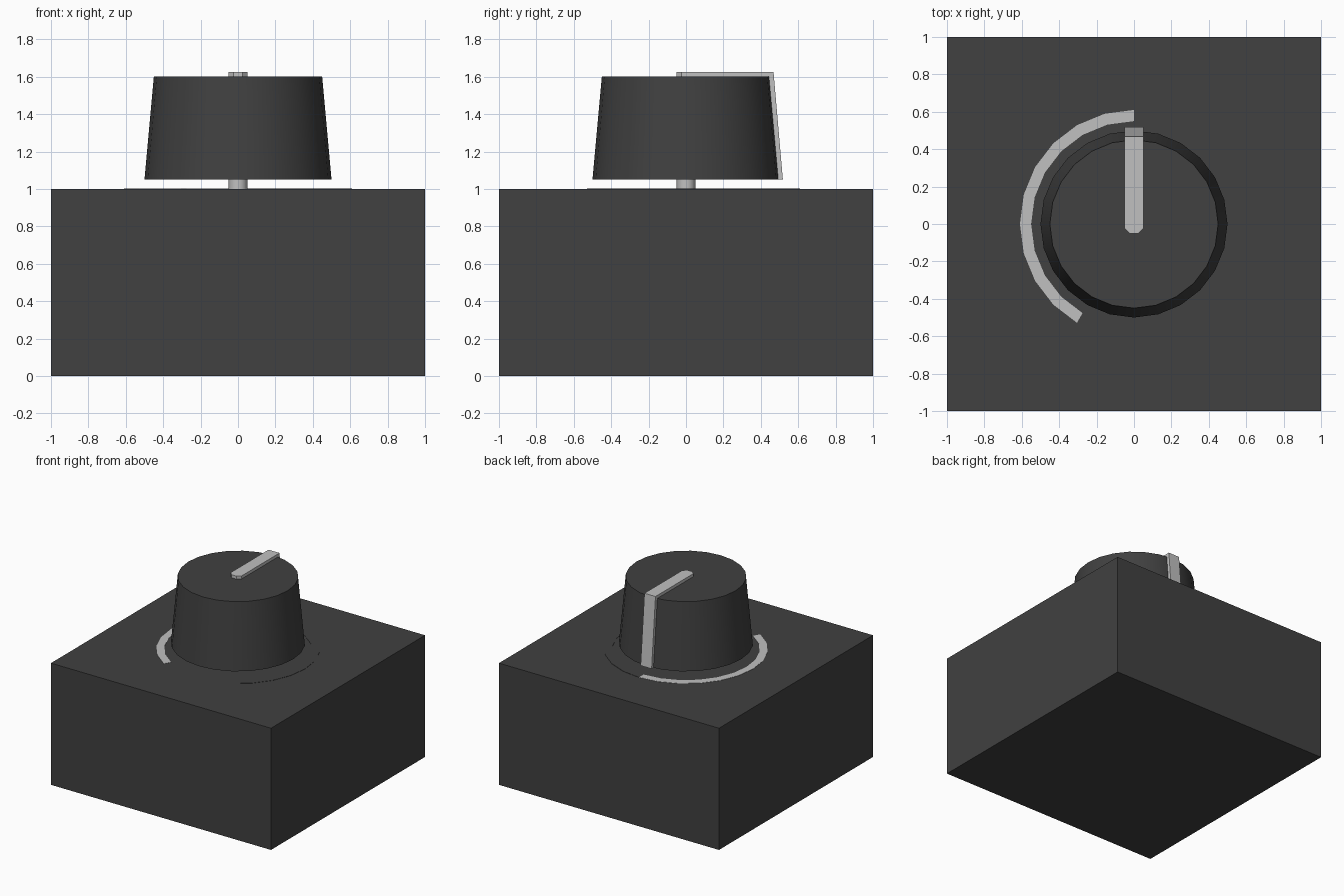
import bpy, bmesh, math

if "Cube" in bpy.data.objects:
    bpy.data.objects.remove(bpy.data.objects["Cube"], do_unlink=True)


def material(name, value):
    m = bpy.data.materials.new(name)
    m.use_nodes = True
    color = (value, value, value, 1)
    m.diffuse_color = color
    m.node_tree.nodes["Principled BSDF"].inputs["Base Color"].default_value = color
    return m


dark = material("dark grey", 0.052)
light = material("light grey", 0.53)


def finish(name, bm, mat, smooth=False):
    bmesh.ops.recalc_face_normals(bm, faces=bm.faces)
    mesh = bpy.data.meshes.new(name)
    bm.to_mesh(mesh)
    bm.free()
    mesh.materials.append(mat)
    ob = bpy.data.objects.new(name, mesh)
    bpy.context.collection.objects.link(ob)
    if smooth:
        bpy.ops.object.select_all(action='DESELECT')
        ob.select_set(True)
        bpy.context.view_layer.objects.active = ob
        bpy.ops.object.shade_smooth_by_angle(angle=math.radians(30))
    return ob


def cone(name, r_bottom, r_top, z0, z1, sides, mat):
    bm = bmesh.new()
    bmesh.ops.create_cone(bm, cap_ends=True, segments=sides, radius1=r_bottom,
                          radius2=r_top, depth=z1 - z0)
    bmesh.ops.translate(bm, verts=bm.verts, vec=(0, 0, (z0 + z1) / 2))
    return finish(name, bm, mat, smooth=True)


def extrude(bm, points, vec):
    face = bm.faces.new([bm.verts.new(p) for p in points])
    new = bmesh.ops.extrude_face_region(bm, geom=[face])["geom"]
    bmesh.ops.translate(bm, vec=vec,
                        verts=[v for v in new if isinstance(v, bmesh.types.BMVert)])
    bm.faces.new([v for v in face.verts]) if not face.is_valid else None


# Square base block
bm = bmesh.new()
bmesh.ops.create_cube(bm, size=1)
bmesh.ops.scale(bm, verts=bm.verts, vec=(2, 2, 1))
bmesh.ops.translate(bm, verts=bm.verts, vec=(0, 0, 0.5))
finish("base_block", bm, dark)

# Shaft and tapered knob
cone("shaft", 0.05, 0.05, 0.95, 1.10, 16, light)
cone("knob", 0.5, 0.45, 1.05, 1.60, 24, dark)

# Pointer running over the top and down the back, with a chamfered tip
bm = bmesh.new()
profile = [(-0.05, 1.625), (0.468, 1.625), (0.518, 1.05),
           (0.47, 1.05), (0.42, 1.58), (-0.05, 1.58)]
extrude(bm, [(-0.05, y, z) for y, z in profile], (0.1, 0, 0))
tip = [e for e in bm.edges if all(abs(v.co.y + 0.05) < 1e-4 for v in e.verts)
       and abs(e.verts[0].co.x - e.verts[1].co.x) < 1e-4]
bmesh.ops.bevel(bm, geom=tip, offset=0.027, segments=1, affect='EDGES')
finish("pointer", bm, light)

# Scale arcs: thin plates on the block, 150 degrees on each side of the back
for name, side, mat in (("lit_scale_arc", -1, light), ("unlit_scale_arc", 1, dark)):
    angles = [math.radians(15 * i) for i in range(11)]
    ring = [(0.55, a) for a in angles] + [(0.61, a) for a in reversed(angles)]
    bm = bmesh.new()
    extrude(bm, [(side * r * math.sin(a), r * math.cos(a), 1.0) for r, a in ring],
            (0, 0, 0.002))
    finish(name, bm, mat)
